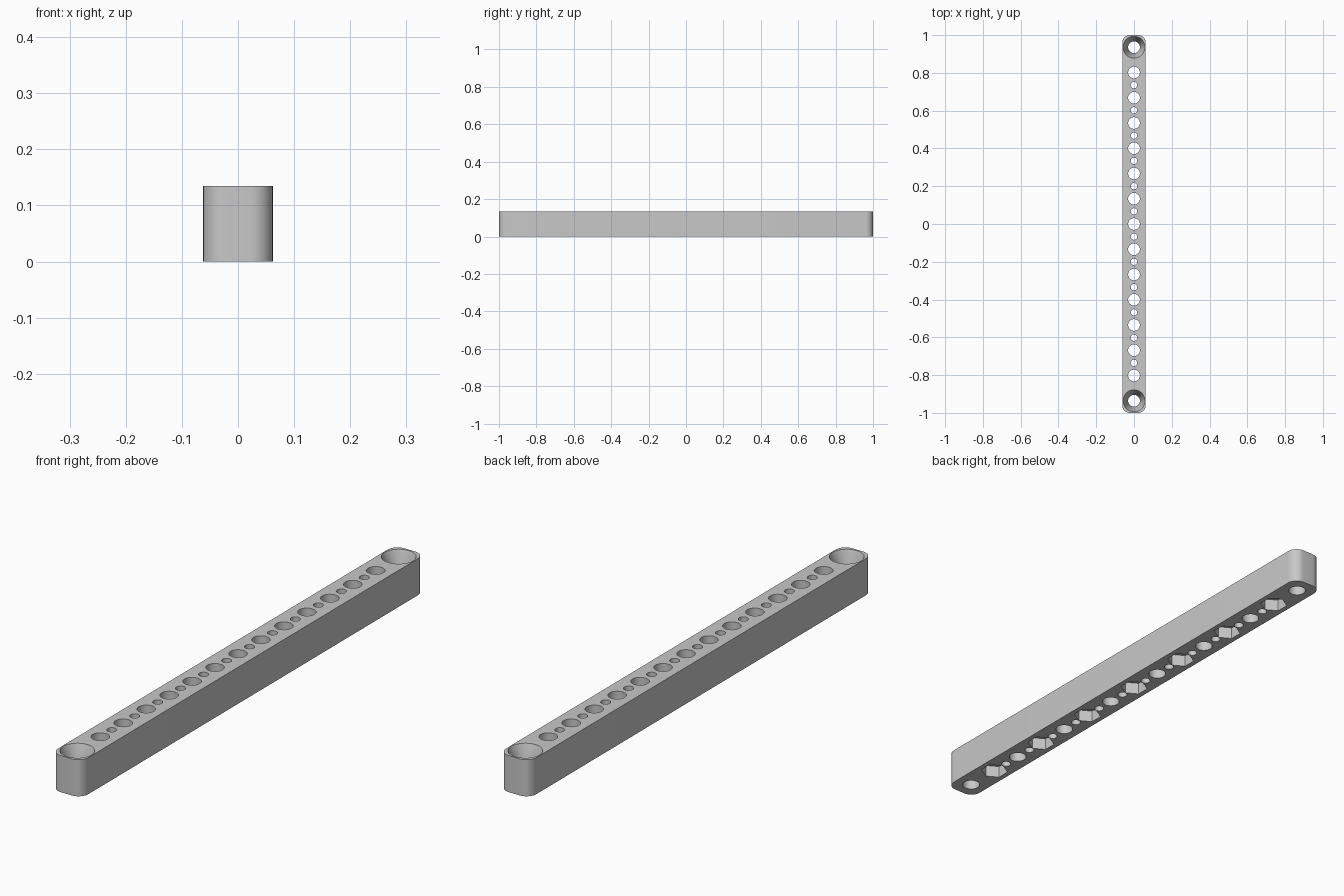
import bpy, bmesh, math
from mathutils import Matrix

cube = bpy.data.objects.get("Cube")
if cube:
    bpy.data.objects.remove(cube, do_unlink=True)

HALF_W, HEIGHT, CORNER = 0.062, 0.135, 0.04
PITCH = 0.1337
END_Y = PITCH * 7

grey = bpy.data.materials.new("plain grey")
grey.use_nodes = True
colour = (0.58, 0.58, 0.58, 1)
grey.diffuse_color = colour
grey.node_tree.nodes["Principled BSDF"].inputs["Base Color"].default_value = colour


def make_object(name, bm):
    bmesh.ops.recalc_face_normals(bm, faces=bm.faces)
    mesh = bpy.data.meshes.new(name)
    bm.to_mesh(mesh)
    bm.free()
    mesh.materials.append(grey)
    obj = bpy.data.objects.new(name, mesh)
    bpy.context.collection.objects.link(obj)
    return obj


def add_shaft(bm, y, profile, sides, turn=0.0):
    """Closed vertical shaft at y, from (radius, z) pairs listed bottom to top."""
    rings = []
    for r, z in profile:
        angles = [turn + math.tau * i / sides for i in range(sides)]
        rings.append([bm.verts.new((r * math.cos(a), y + r * math.sin(a), z)) for a in angles])
    for low, high in zip(rings, rings[1:]):
        for i in range(sides):
            j = (i + 1) % sides
            bm.faces.new((low[i], low[j], high[j], high[i]))
    bm.faces.new(rings[0][::-1])
    bm.faces.new(rings[-1])


# Bar with rounded upright corners
bm = bmesh.new()
bmesh.ops.create_cube(bm, size=1, matrix=Matrix.Translation((0, 0, HEIGHT / 2))
                      @ Matrix.Diagonal((HALF_W * 2, 2, HEIGHT, 1)))
upright = [e for e in bm.edges if abs(e.verts[0].co.z - e.verts[1].co.z) > 0.01]
bmesh.ops.bevel(bm, geom=upright, offset=CORNER, segments=12, profile=0.5, affect='EDGES')
bar = make_object("drilled_bar", bm)

# Round holes: large on the pitch, small between, tapered at the ends
bm = bmesh.new()
below, above = -0.02, HEIGHT + 0.02
for i in range(-6, 7):
    add_shaft(bm, i * PITCH, [(0.031, below), (0.031, above)], 40)
    if i < 6:
        add_shaft(bm, (i + 0.5) * PITCH, [(0.017, below), (0.017, above)], 32)
for y in (-END_Y, END_Y):
    add_shaft(bm, y, [(0.031, below), (0.031, 0.06), (0.058, HEIGHT), (0.058, above)], 48)
round_cutter = make_object("round_hole_cutter", bm)

# Hexagonal nut pockets under every second large hole
bm = bmesh.new()
for i in range(-6, 7, 2):
    add_shaft(bm, i * PITCH, [(0.049, below), (0.049, 0.045)], 6, math.pi / 2)
hex_cutter = make_object("nut_pocket_cutter", bm)

bpy.context.view_layer.objects.active = bar
for cutter in (round_cutter, hex_cutter):
    cutter.hide_render = True
    cut = bar.modifiers.new(cutter.name, 'BOOLEAN')
    cut.operation = 'DIFFERENCE'
    cut.solver = 'EXACT'
    cut.object = cutter
    bpy.ops.object.modifier_apply(modifier=cut.name)
for cutter in (round_cutter, hex_cutter):
    bpy.data.objects.remove(cutter, do_unlink=True)

# Smooth the curved walls, keep the rims crisp
bpy.ops.object.select_all(action='DESELECT')
bar.select_set(True)
bpy.ops.object.shade_smooth_by_angle(angle=math.radians(30))
